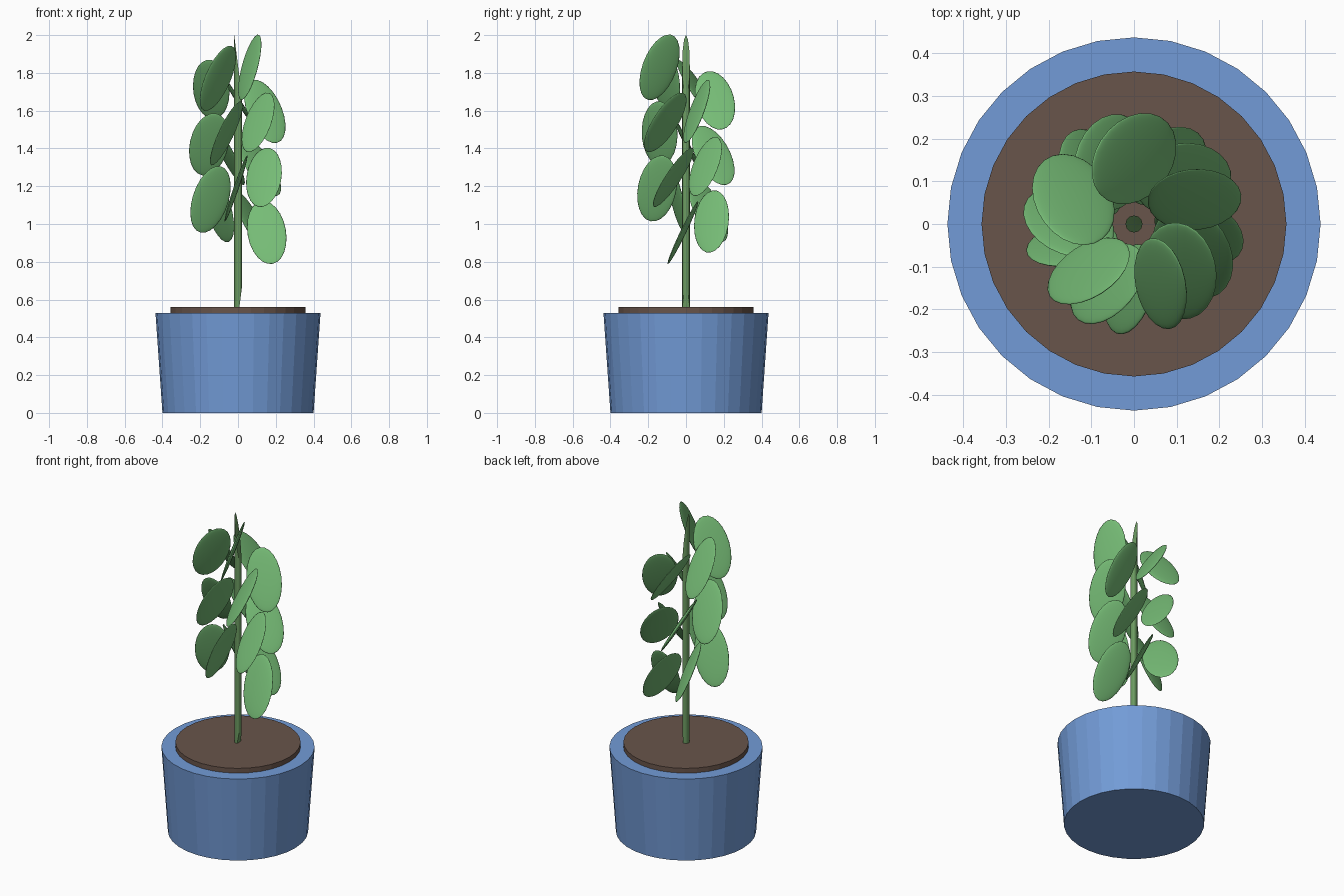
import bpy, math
from mathutils import Matrix

if "Cube" in bpy.data.objects:
    bpy.data.objects.remove(bpy.data.objects["Cube"])


def material(name, rgb):
    m = bpy.data.materials.new(name)
    m.diffuse_color = (*rgb, 1)
    m.use_nodes = True
    m.node_tree.nodes["Principled BSDF"].inputs["Base Color"].default_value = m.diffuse_color
    return m


blue = material("blue_glaze", (0.17, 0.33, 0.68))
brown = material("earth", (0.14, 0.09, 0.07))
green = material("leaf_green", (0.18, 0.5, 0.18))
stem_green = material("stem_green", (0.15, 0.33, 0.12))


def cone(name, r1, r2, z0, z1, mat, sides=32):
    bpy.ops.mesh.primitive_cone_add(vertices=sides, radius1=r1, radius2=r2,
                                    depth=z1 - z0, location=(0, 0, (z0 + z1) / 2))
    ob = bpy.context.object
    ob.name = name
    ob.data.materials.append(mat)
    return ob


# pot and soil
cone("pot", 0.40, 0.437, 0, 0.53, blue)
cone("soil", 0.357, 0.357, 0.525, 0.56, brown)

# stem with slanted ends
stem = cone("stem", 0.02, 0.02, 0.5, 1.84, stem_green, 12)
for v in stem.data.vertices:
    v.co.z += v.co.x * (-8 if v.co.z > 0 else 8)
bpy.ops.object.shade_smooth_by_angle(angle=math.radians(40))

# leaves spiralling up the stem, each set like a tilted blade
half_heights = [.167, .165, .168, .178, .175, .157, .157, .157,
                .165, .17, .158, .168, .155, .157, .173, .174]
length, width, thick, reach = 0.187, 0.102, 0.012, 0.153
lean = math.radians(12)
for i, h in enumerate(half_heights):
    angle = math.radians(-6 + 68 * i)
    tilt = math.asin(min(0.96, h / (length * 0.985)))
    bpy.ops.mesh.primitive_uv_sphere_add(segments=24, ring_count=12, radius=1)
    leaf = bpy.context.object
    leaf.name = f"leaf_{i + 1}"
    leaf.data.materials.append(green)
    leaf.matrix_world = (Matrix.Rotation(angle, 4, 'Z')
                         @ Matrix.Translation((reach, 0, 0.955 + 0.0583 * i))
                         @ Matrix.Rotation(tilt, 4, 'X')
                         @ Matrix.Rotation(lean, 4, 'Z')
                         @ Matrix.Diagonal((width, length, thick, 1)))
    bpy.ops.object.shade_smooth()
